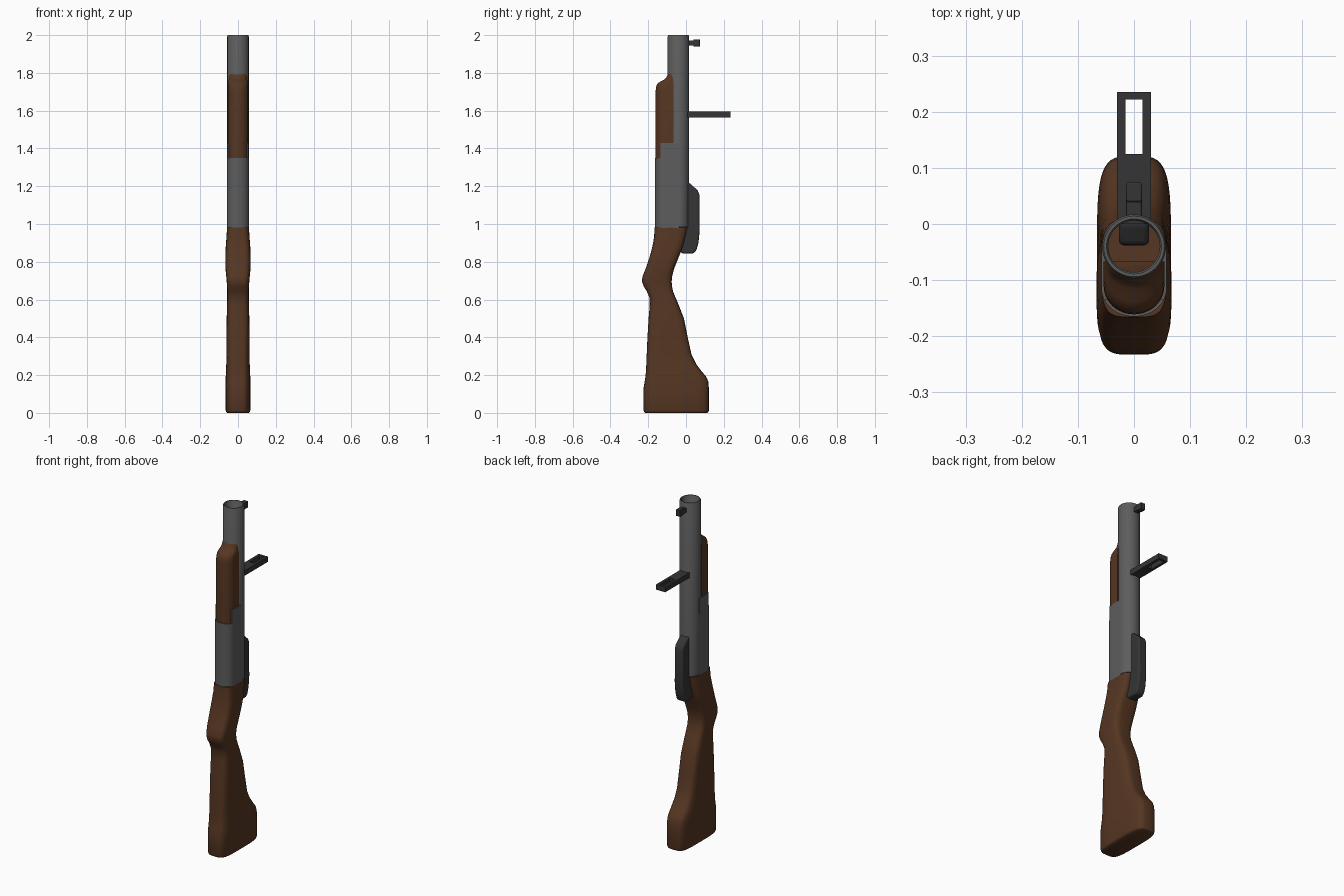
import bpy, bmesh, math

if "Cube" in bpy.data.objects:
    bpy.data.objects.remove(bpy.data.objects["Cube"])

BY = -0.04      # barrel axis in y


def material(name, c):
    m = bpy.data.materials.new(name)
    m.diffuse_color = (*c, 1)
    m.use_nodes = True
    m.node_tree.nodes["Principled BSDF"].inputs["Base Color"].default_value = m.diffuse_color
    return m


WOOD = material("brown_wood", (0.092, 0.037, 0.016))
STEEL = material("grey_steel", (0.11, 0.11, 0.11))
DARK = material("dark_metal", (0.035, 0.035, 0.036))


def finish(name, bm, mat, bevel=0, segs=3, angle=35):
    bmesh.ops.recalc_face_normals(bm, faces=bm.faces)
    me = bpy.data.meshes.new(name)
    bm.to_mesh(me)
    bm.free()
    ob = bpy.data.objects.new(name, me)
    bpy.context.collection.objects.link(ob)
    me.materials.append(mat)
    if bevel:
        mod = ob.modifiers.new("bevel", 'BEVEL')
        mod.width, mod.segments = bevel, segs
    bpy.ops.object.select_all(action='DESELECT')
    bpy.context.view_layer.objects.active = ob
    ob.select_set(True)
    bpy.ops.object.shade_smooth_by_angle(angle=math.radians(angle))
    return ob


def loft(name, rings, mat, caps=True, loop=True, wrap=False, **kw):
    """Skin rings of 3D points; wrap joins the last ring to the first."""
    bm = bmesh.new()
    vs = [[bm.verts.new(p) for p in r] for r in rings]
    n = len(rings[0])
    pairs = list(zip(vs, vs[1:])) + ([(vs[-1], vs[0])] if wrap else [])
    for a, b in pairs:
        for i in range(n if loop else n - 1):
            j = (i + 1) % n
            bm.faces.new((a[i], a[j], b[j], b[i]))
    if caps:
        bm.faces.new(vs[0])
        bm.faces.new(vs[-1])
    return finish(name, bm, mat, **kw)


def oval(z, y0, y1, hw, n=4, count=48):
    """Superellipse section of the stock."""
    def f(v):
        return math.copysign(abs(v) ** (2 / n), v)
    c, h = (y0 + y1) / 2, (y1 - y0) / 2
    ts = [2 * math.pi * i / count for i in range(count)]
    return [(hw * f(math.cos(t)), c + h * f(math.sin(t)), z) for t in ts]


def u_shape(z, y0, y1, hw, r=0.05, count=24):
    """Straight sides with a rounded front."""
    r = min(r, 0.9 * (y1 - y0))
    pts = [(hw, y1, z)]
    for i in range(count + 1):
        t = math.pi * i / count
        pts.append((hw * math.cos(t), y0 + r - r * math.sin(t), z))
    return pts + [(-hw, y1, z)]


def prism(name, prof, hw, mat, **kw):
    """Side profile (y, z) extruded across x."""
    return loft(name, [[(s * hw, y, z) for y, z in prof] for s in (-1, 1)], mat, **kw)


# Stock: (z, front y, back y, half width)
stock = [
    (0.0, -0.215, 0.112, 0.057), (0.004, -0.221, 0.118, 0.062),
    (0.013, -0.225, 0.121, 0.065), (0.13, -0.225, 0.121, 0.066),
    (0.165, -0.219, 0.118, 0.066), (0.19, -0.215, 0.108, 0.065),
    (0.22, -0.212, 0.083, 0.064), (0.26, -0.210, 0.053, 0.062),
    (0.31, -0.208, 0.029, 0.061), (0.40, -0.204, 0.009, 0.061),
    (0.50, -0.198, -0.011, 0.060), (0.57, -0.192, -0.038, 0.058),
    (0.61, -0.193, -0.055, 0.057), (0.645, -0.208, -0.069, 0.057),
    (0.67, -0.224, -0.074, 0.058), (0.695, -0.233, -0.076, 0.060),
    (0.72, -0.231, -0.074, 0.062), (0.76, -0.215, -0.064, 0.066),
    (0.82, -0.194, -0.040, 0.067), (0.88, -0.178, -0.016, 0.065),
    (0.93, -0.169, -0.003, 0.061), (0.982, -0.166, 0.008, 0.058)]
loft("stock", [oval(*s) for s in stock], WOOD, angle=50)

# Barrel: open tube with a rounded muzzle
barrel = [(0.057, 0.985), (0.057, 1.993), (0.054, 2.0), (0.049, 2.0),
          (0.046, 1.995), (0.046, 0.985)]
loft("barrel", [[(r * math.cos(2 * math.pi * i / 48),
                  BY + r * math.sin(2 * math.pi * i / 48), z) for i in range(48)]
                for r, z in barrel], STEEL, caps=False, wrap=True)

# Receiver: hollow U-shaped shell below the fore-end
outer, inner = (-0.165, BY, 0.058), (-0.158, BY, 0.051)
loft("receiver", [u_shape(0.98, *outer), u_shape(1.35, *outer),
                  u_shape(1.35, *inner), u_shape(0.98, *inner)],
     STEEL, caps=False, loop=False, wrap=True)

# Receiver cheeks: side plates rising past the front of the shell
for side, label in ((1, "right"), (-1, "left")):
    pts = [p for p in u_shape(0, *outer) if p[0] * side > 0 and p[1] > -0.138]
    pts += [(p[0] * 0.85, p[1], 0) for p in reversed(pts)]
    loft("receiver_cheek_" + label, [[(x, y, z) for x, y, _ in pts] for z in (1.34, 1.43)],
         STEEL)

# Fore-end: flat back, rounded front and stepped nose
fore = [(1.33, -0.161, 0.054), (1.70, -0.161, 0.054), (1.725, -0.159, 0.053),
        (1.742, -0.152, 0.052), (1.753, -0.138, 0.050), (1.764, -0.117, 0.049),
        (1.775, -0.105, 0.048), (1.788, -0.099, 0.046), (1.796, -0.094, 0.042),
        (1.80, -0.087, 0.034)]
loft("fore_end", [u_shape(z, y, -0.067, w) for z, y, w in fore], WOOD, angle=50)

# Trigger housing behind the receiver
prism("trigger_housing",
      [(-0.038, 1.20), (0.0, 1.222), (0.022, 1.214), (0.062, 1.178), (0.071, 1.155),
       (0.072, 0.96), (0.066, 0.90), (0.054, 0.858), (0.038, 0.843), (-0.018, 0.843),
       (-0.038, 0.86)], 0.027, DARK, bevel=0.009)

# Rear sight: leaf with an open window
def rect(hw, y0, y1, z):
    return [(-hw, y0, z), (hw, y0, z), (hw, y1, z), (-hw, y1, z)]


zs = (1.565, 1.595)
loft("rear_sight", [rect(0.03, 0.0, 0.235, zs[0]), rect(0.03, 0.0, 0.235, zs[1]),
                    rect(0.015, 0.125, 0.222, zs[1]), rect(0.015, 0.125, 0.222, zs[0])],
     DARK, caps=False, wrap=True)

# Front sight: short post near the muzzle
prism("front_sight", [(0.006, 1.945), (0.04, 1.945), (0.04, 1.94), (0.074, 1.94),
                      (0.074, 1.978), (0.04, 1.978), (0.04, 1.972), (0.006, 1.972)],
      0.014, DARK, bevel=0.003, segs=2)
